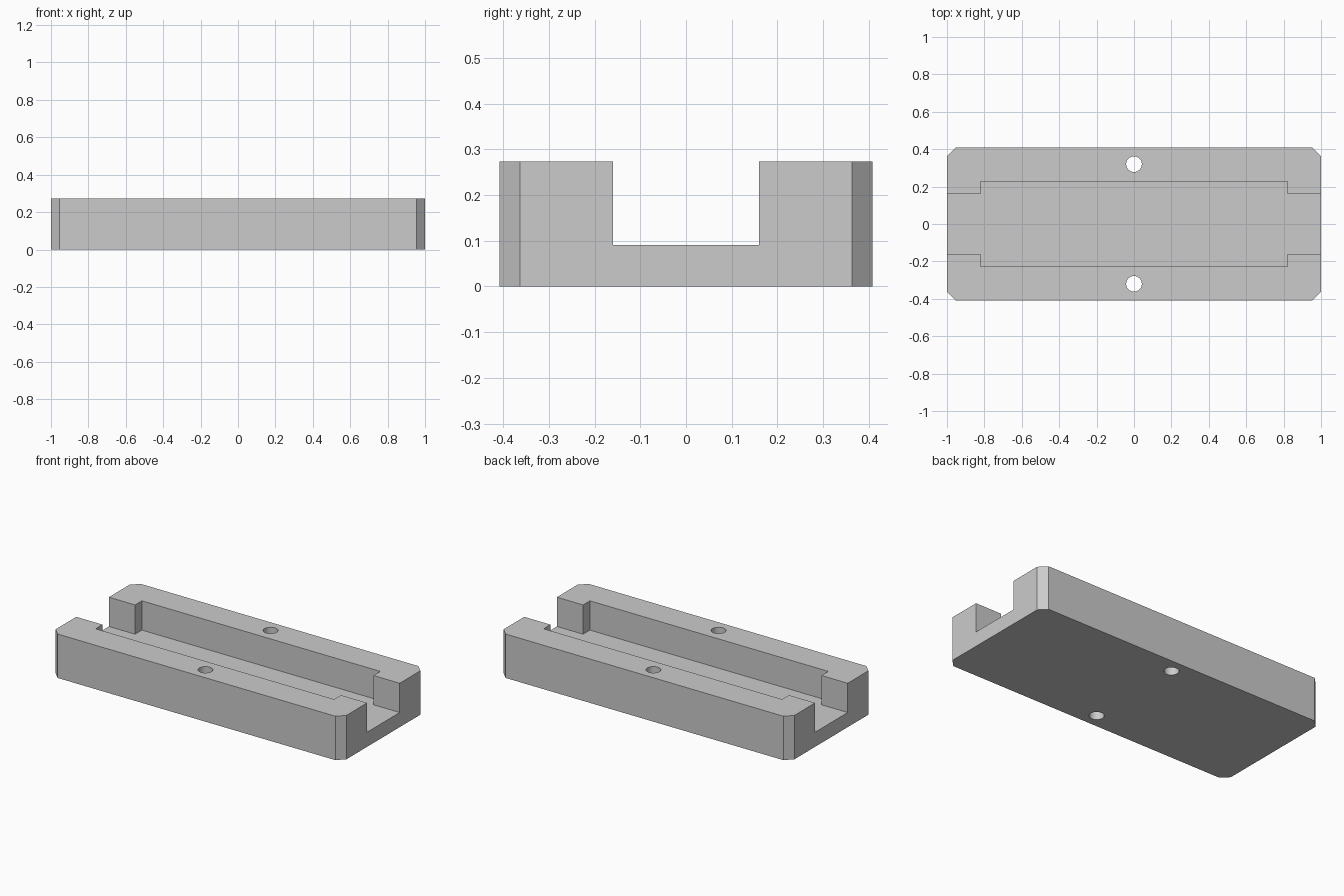
import bpy
import bmesh
import math

if "Cube" in bpy.data.objects:
    bpy.data.objects.remove(bpy.data.objects["Cube"], do_unlink=True)

HALF_X, HALF_Y, HEIGHT = 1.0, 0.408, 0.273
CHAMFER = 0.045
FLOOR = 0.091
SLOT_Y = 0.16
POCKET_X, POCKET_Y = 0.82, 0.227
HOLE_Y, HOLE_R = 0.32, 0.042

grey = bpy.data.materials.new("plain grey")
grey.use_nodes = True
colour = (0.6, 0.6, 0.6, 1)
grey.diffuse_color = colour
grey.node_tree.nodes["Principled BSDF"].inputs["Base Color"].default_value = colour


def prism(name, outline, z0, z1):
    """Extrude a counter-clockwise outline from z0 to z1."""
    bm = bmesh.new()
    base = bm.faces.new([bm.verts.new((x, y, z0)) for x, y in outline])
    ext = bmesh.ops.extrude_face_region(bm, geom=[base])
    top = [v for v in ext["geom"] if isinstance(v, bmesh.types.BMVert)]
    bmesh.ops.translate(bm, verts=top, vec=(0, 0, z1 - z0))
    bmesh.ops.recalc_face_normals(bm, faces=bm.faces)
    mesh = bpy.data.meshes.new(name)
    bm.to_mesh(mesh)
    bm.free()
    mesh.materials.append(grey)
    obj = bpy.data.objects.new(name, mesh)
    bpy.context.collection.objects.link(obj)
    return obj


def four_way(corner):
    """Mirror a +x +y corner path into a full closed outline."""
    right = [(x, -y) for x, y in reversed(corner)] + corner
    return right + [(-x, y) for x, y in reversed(right)]


# Block with chamfered upright corners
body = prism("holder_body", four_way([(HALF_X, HALF_Y - CHAMFER),
                                      (HALF_X - CHAMFER, HALF_Y)]), 0, HEIGHT)

# Channel open at both ends, widened along the middle
cutters = [prism("channel_cutter", four_way([(HALF_X + 0.1, SLOT_Y),
                                             (POCKET_X, SLOT_Y),
                                             (POCKET_X, POCKET_Y)]),
                 FLOOR, HEIGHT + 0.1)]

# Screw holes through both rails
SIDES = 32
for side, y in (("front", -HOLE_Y), ("back", HOLE_Y)):
    ring = [(HOLE_R * math.cos(2 * math.pi * i / SIDES),
             y + HOLE_R * math.sin(2 * math.pi * i / SIDES)) for i in range(SIDES)]
    cutters.append(prism(side + "_hole_cutter", ring, -0.1, HEIGHT + 0.1))

bpy.ops.object.select_all(action='DESELECT')
body.select_set(True)
bpy.context.view_layer.objects.active = body
for cutter in cutters:
    cutter.hide_render = True
    mod = body.modifiers.new(cutter.name, 'BOOLEAN')
    mod.operation = 'DIFFERENCE'
    mod.solver = 'EXACT'
    mod.object = cutter
    bpy.ops.object.modifier_apply(modifier=mod.name)
    bpy.data.objects.remove(cutter, do_unlink=True)

bpy.ops.object.shade_smooth_by_angle(angle=math.radians(30))
